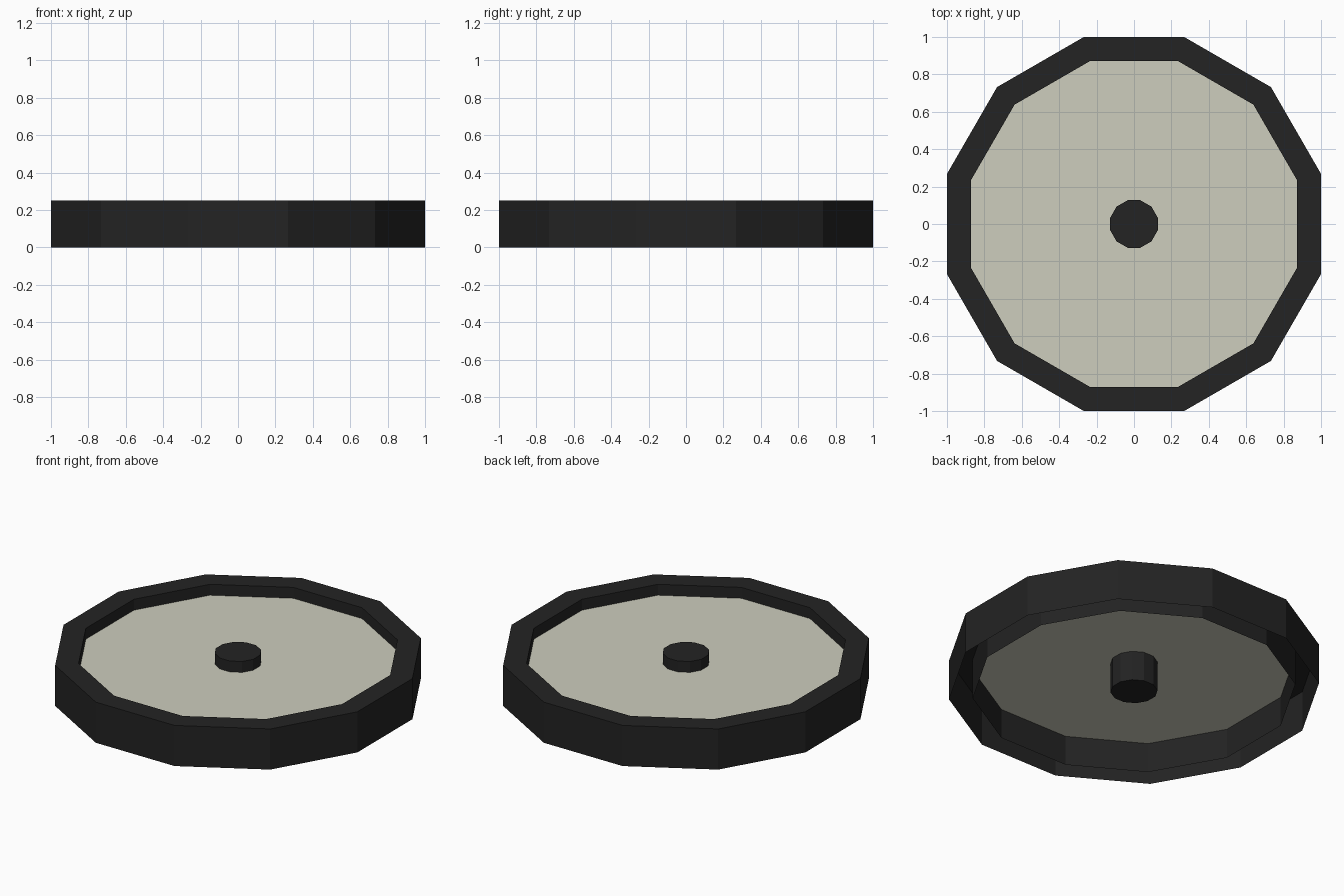
import bpy, bmesh, math

if "Cube" in bpy.data.objects:
    bpy.data.objects.remove(bpy.data.objects["Cube"])

SIDES = 12
HEIGHT = 0.25
OUTER, INNER, HUB = 1.0, 0.872, 0.127   # distances from centre to flat sides
PLATE_Z = 0.183


def material(name, rgb):
    lin = [((c / 255 + 0.055) / 1.055) ** 2.4 for c in rgb]
    m = bpy.data.materials.new(name)
    m.diffuse_color = (*lin, 1)
    m.use_nodes = True
    m.node_tree.nodes["Principled BSDF"].inputs["Base Color"].default_value = m.diffuse_color
    return m


black = material("black", (35, 35, 35))
cream = material("pale grey cream", (205, 205, 189))


def loop(bm, apothem, z):
    """Twelve-sided loop with flats facing the axes."""
    r = apothem / math.cos(math.pi / SIDES)
    angles = [math.tau * (i + 0.5) / SIDES for i in range(SIDES)]
    return [bm.verts.new((r * math.cos(a), r * math.sin(a), z)) for a in angles]


def build(name, profile, mat, cap_start=False, cap_end=False):
    """Join loops given as (apothem, z), from bottom outside upwards."""
    bm = bmesh.new()
    loops = [loop(bm, a, z) for a, z in profile]
    for low, high in zip(loops, loops[1:]):
        for i in range(SIDES):
            j = (i + 1) % SIDES
            bm.faces.new((low[i], low[j], high[j], high[i]))
    if cap_start:
        bm.faces.new(loops[0][::-1])
    if cap_end:
        bm.faces.new(loops[-1])
    mesh = bpy.data.meshes.new(name)
    bm.to_mesh(mesh)
    bm.free()
    mesh.materials.append(mat)
    ob = bpy.data.objects.new(name, mesh)
    bpy.context.collection.objects.link(ob)
    return ob


# Hollow rim, open underneath: outer wall, flat top, inner wall
build("rim", [(OUTER, 0), (OUTER, HEIGHT), (INNER, HEIGHT), (INNER, 0)], black)

# Thin recessed disc
build("plate", [(INNER, PLATE_Z)], cream, cap_end=True)

# Central pin through the disc
build("hub", [(HUB, 0), (HUB, HEIGHT)], black, cap_start=True, cap_end=True)
